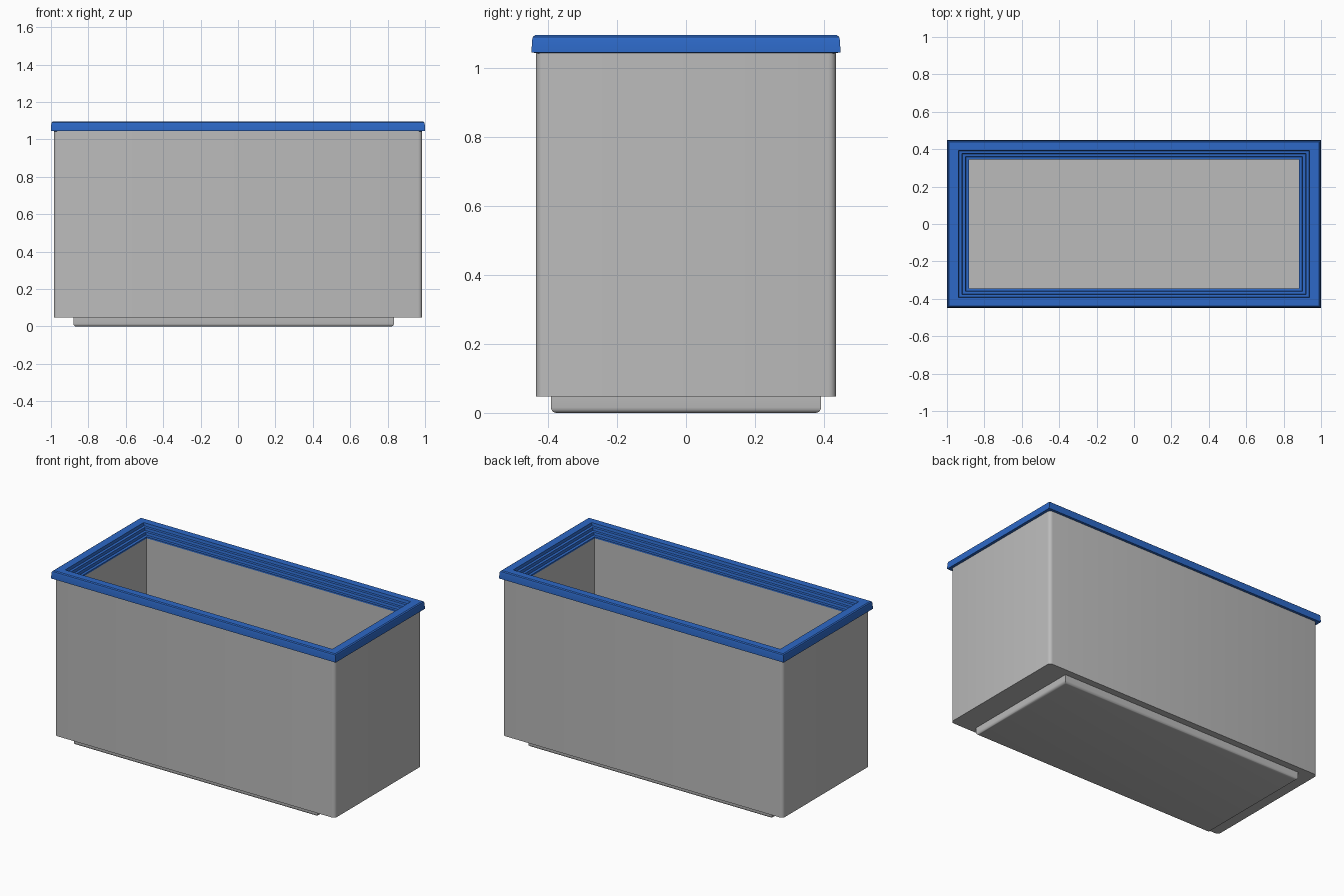
import bpy, bmesh, math

cube = bpy.data.objects.get("Cube")
if cube:
    bpy.data.objects.remove(cube, do_unlink=True)


def material(name, rgb):
    mat = bpy.data.materials.new(name)
    mat.use_nodes = True
    colour = (*rgb, 1.0)
    mat.diffuse_color = colour
    mat.node_tree.nodes["Principled BSDF"].inputs["Base Color"].default_value = colour
    return mat


def rect_loft(name, rings, mat, closed=False, bevel=0, bevel_rule=None, cx=0, cy=0):
    """Join rectangles given as (half width, half depth, height) into a solid."""
    bm = bmesh.new()
    loops = [[bm.verts.new((cx + sx * hx, cy + sy * hy, z))
              for sx, sy in ((-1, -1), (1, -1), (1, 1), (-1, 1))]
             for hx, hy, z in rings]
    pairs = list(zip(loops, loops[1:]))
    if closed:
        pairs.append((loops[-1], loops[0]))
    else:
        bm.faces.new(loops[0])
        bm.faces.new(loops[-1])
    for a, b in pairs:
        for i in range(4):
            j = (i + 1) % 4
            bm.faces.new((a[i], a[j], b[j], b[i]))
    bmesh.ops.recalc_face_normals(bm, faces=bm.faces)
    if bevel:
        edges = [e for e in bm.edges if bevel_rule(e)]
        bmesh.ops.bevel(bm, geom=edges, offset=bevel, segments=4,
                        profile=0.5, affect='EDGES')
    mesh = bpy.data.meshes.new(name)
    bm.to_mesh(mesh)
    bm.free()
    mesh.materials.append(mat)
    obj = bpy.data.objects.new(name, mesh)
    bpy.context.collection.objects.link(obj)
    bpy.ops.object.select_all(action='DESELECT')
    obj.select_set(True)
    bpy.context.view_layer.objects.active = obj
    bpy.ops.object.shade_smooth_by_angle(angle=math.radians(30))
    return obj


grey = material("light grey", (0.5, 0.5, 0.5))
blue = material("blue", (0.026, 0.14, 0.57))

RIM_X, RIM_Y = 1.0, 0.448
INNER_X, INNER_Y = 0.8825, 0.344


# Hollow container: round the four outer upright corners
def outer_corner(e):
    a, b = (v.co for v in e.verts)
    return abs(a.z - b.z) > 0.5 and abs(a.x) > 0.95 and abs(b.x) > 0.95


rect_loft("container_body",
          [(0.985, 0.435, 0.048), (0.985, 0.435, 1.05),
           (INNER_X, INNER_Y, 1.03), (INNER_X, INNER_Y, 0.14)],
          grey, bevel=0.022, bevel_rule=outer_corner)

# Raised foot, set off centre, with softened lower edges
rect_loft("base_foot", [(0.857, 0.392, 0), (0.857, 0.392, 0.052)], grey,
          bevel=0.016, bevel_rule=lambda e: all(v.co.z < 0.01 for v in e.verts),
          cx=-0.023)

# Stepped rim: profile of inset and height, going from outside to inside
profile = [(0, 1.046), (0.001, 1.08), (0.004, 1.091), (0.010, 1.096), (0.054, 1.096)]
inset, height = 0.054, 1.096
for step in range(3):
    height -= 0.018
    profile.append((inset + 0.003, height))
    inset += 0.0165
    profile.append((inset, height - 0.002))
profile[-1] = (RIM_Y - INNER_Y, height - 0.002)
profile.append((RIM_Y - INNER_Y, 1.03))
slope = (RIM_X - INNER_X) / (RIM_Y - INNER_Y)
rect_loft("stepped_rim", [(RIM_X - d * slope, RIM_Y - d, z) for d, z in profile],
          blue, closed=True)
